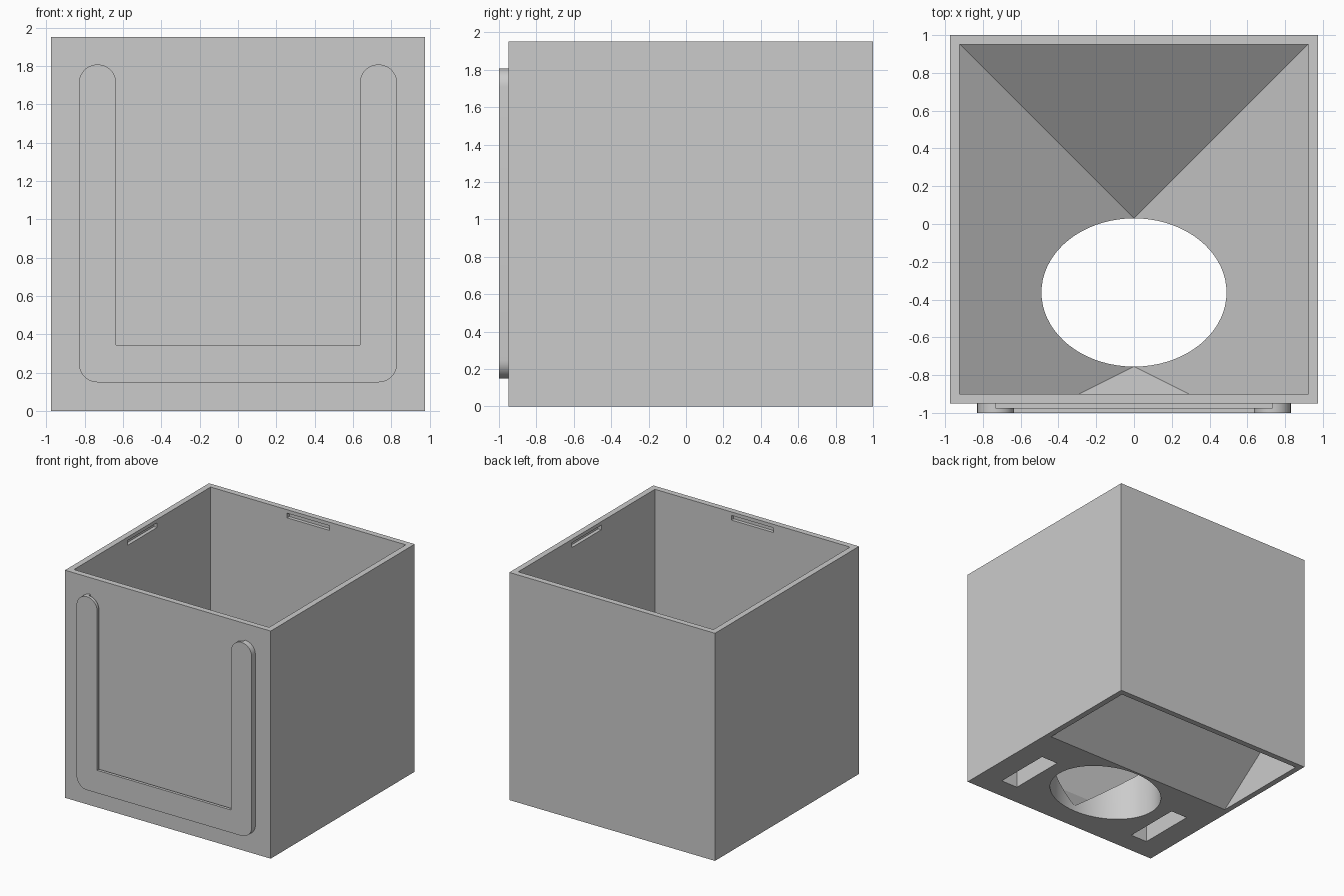
import bpy, bmesh
from math import sin, cos, radians
from mathutils import Vector

if "Cube" in bpy.data.objects:
    bpy.data.objects.remove(bpy.data.objects["Cube"], do_unlink=True)

grey = bpy.data.materials.new("light_grey")
grey.use_nodes = True
grey.diffuse_color = (0.6, 0.6, 0.6, 1)
grey.node_tree.nodes["Principled BSDF"].inputs["Base Color"].default_value = (0.6, 0.6, 0.6, 1)

SLOPE, FLOOR = 0.75, 0.05      # funnel steepness and lowest point
HOLE_FRONT, HOLE_BACK = -0.755, 0.03


def finish(name, bm):
    bmesh.ops.recalc_face_normals(bm, faces=bm.faces)
    mesh = bpy.data.meshes.new(name)
    bm.to_mesh(mesh)
    bm.free()
    mesh.materials.append(grey)
    obj = bpy.data.objects.new(name, mesh)
    bpy.context.collection.objects.link(obj)
    return obj


def box_bm(lo, hi):
    bm = bmesh.new()
    bmesh.ops.create_cube(bm, size=1)
    lo, hi = Vector(lo), Vector(hi)
    for v in bm.verts:
        v.co = (lo + hi) / 2 + v.co * (hi - lo)
    return bm


def box(name, lo, hi):
    return finish(name, box_bm(lo, hi))


def extrude(name, points, step):
    """Extrude a closed outline of 3D points by a vector."""
    bm = bmesh.new()
    face = bm.faces.new([bm.verts.new(p) for p in points])
    new = bmesh.ops.extrude_face_region(bm, geom=[face])["geom"]
    bmesh.ops.translate(bm, vec=step, verts=[g for g in new if isinstance(g, bmesh.types.BMVert)])
    return finish(name, bm)


def cut(target, cutter):
    cutter.hide_render = True
    mod = target.modifiers.new("cut", "BOOLEAN")
    mod.operation, mod.solver, mod.object = "DIFFERENCE", "EXACT", cutter
    bpy.context.view_layer.objects.active = target
    bpy.ops.object.modifier_apply(modifier=mod.name)
    bpy.data.objects.remove(cutter, do_unlink=True)


# Outer box
body = box("bin_body", (-0.975, -0.95, 0), (0.975, 1.0, 1.95))

# Hollow interior with a sloping funnel floor
cavity = box_bm((-0.925, -0.9, 0), (0.925, 0.95, 2.1))
planes = [((0, 0, FLOOR), (SLOPE, 0, -1)),
          ((0, 0, FLOOR), (-SLOPE, 0, -1)),
          ((0, HOLE_BACK, FLOOR), (0, SLOPE, -1)),
          ((0, HOLE_FRONT, FLOOR), (0, -2 * SLOPE, -1))]
for co, normal in planes:
    geom = cavity.verts[:] + cavity.edges[:] + cavity.faces[:]
    bmesh.ops.bisect_plane(cavity, geom=geom, plane_co=co, plane_no=normal, clear_outer=True)
    rim = [e for e in cavity.edges if e.is_boundary]
    if rim:
        bmesh.ops.holes_fill(cavity, edges=rim)
cut(body, finish("cavity_cutter", cavity))

# Oval outlet through the floor
ring = [radians(a * 5) for a in range(72)]
mid, ry = (HOLE_FRONT + HOLE_BACK) / 2, (HOLE_BACK - HOLE_FRONT) / 2
cut(body, extrude("outlet_cutter", [(0.49 * cos(a), mid + ry * sin(a), -0.1) for a in ring], (0, 0, 0.9)))

# Wedge-shaped hollow under the back slope
wedge = [(-0.925, 0.05 - 0.1, -0.1 * SLOPE), (-0.925, 0.95, -0.1 * SLOPE), (-0.925, 0.95, 0.9 * SLOPE)]
cut(body, extrude("wedge_cutter", wedge, (1.85, 0, 0)))

# Underside slots and the lid catches near the rim
for s in (-1, 1):
    cut(body, box("slot_cutter", (s * 0.69 - 0.08, -0.76, -0.1), (s * 0.69 + 0.08, -0.25, 0.2)))
    cut(body, box("side_catch_cutter", (s * 0.925 - 0.03, -0.175, 1.88), (s * 0.925 + 0.03, 0.225, 1.92)))
    y = 0.025 + s * 0.925
    cut(body, box("end_catch_cutter", (-0.2, y - 0.03, 1.88), (0.2, y + 0.03, 1.92)))


# U-shaped label holder: narrow rear layer, wide front lip
def holder(name, cap_angle, inner_x, inner_z, y, depth):
    r, cx, low, high = 0.0975, 0.7325, 0.2475, 1.71
    half = [(inner_x, inner_z)]
    half += [(cx + r * cos(radians(a)), high + r * sin(radians(a))) for a in range(cap_angle, -1, -10)]
    half += [(cx + r * cos(radians(a)), low + r * sin(radians(a))) for a in range(0, -91, -10)]
    outline = half + [(-x, z) for x, z in reversed(half)]
    return extrude(name, [(x, y, z) for x, z in outline], (0, depth, 0))


rear = holder("label_holder_rear", 90, 0.7325, 0.2475, -0.975, 0.03)
lip = holder("label_holder_lip", 180, 0.635, 0.345, -1.0, 0.025)

# Smooth the curved walls, keep the edges sharp
bpy.ops.object.select_all(action="DESELECT")
for obj in (body, rear, lip):
    obj.select_set(True)
bpy.context.view_layer.objects.active = body
bpy.ops.object.shade_smooth_by_angle(angle=radians(25))
